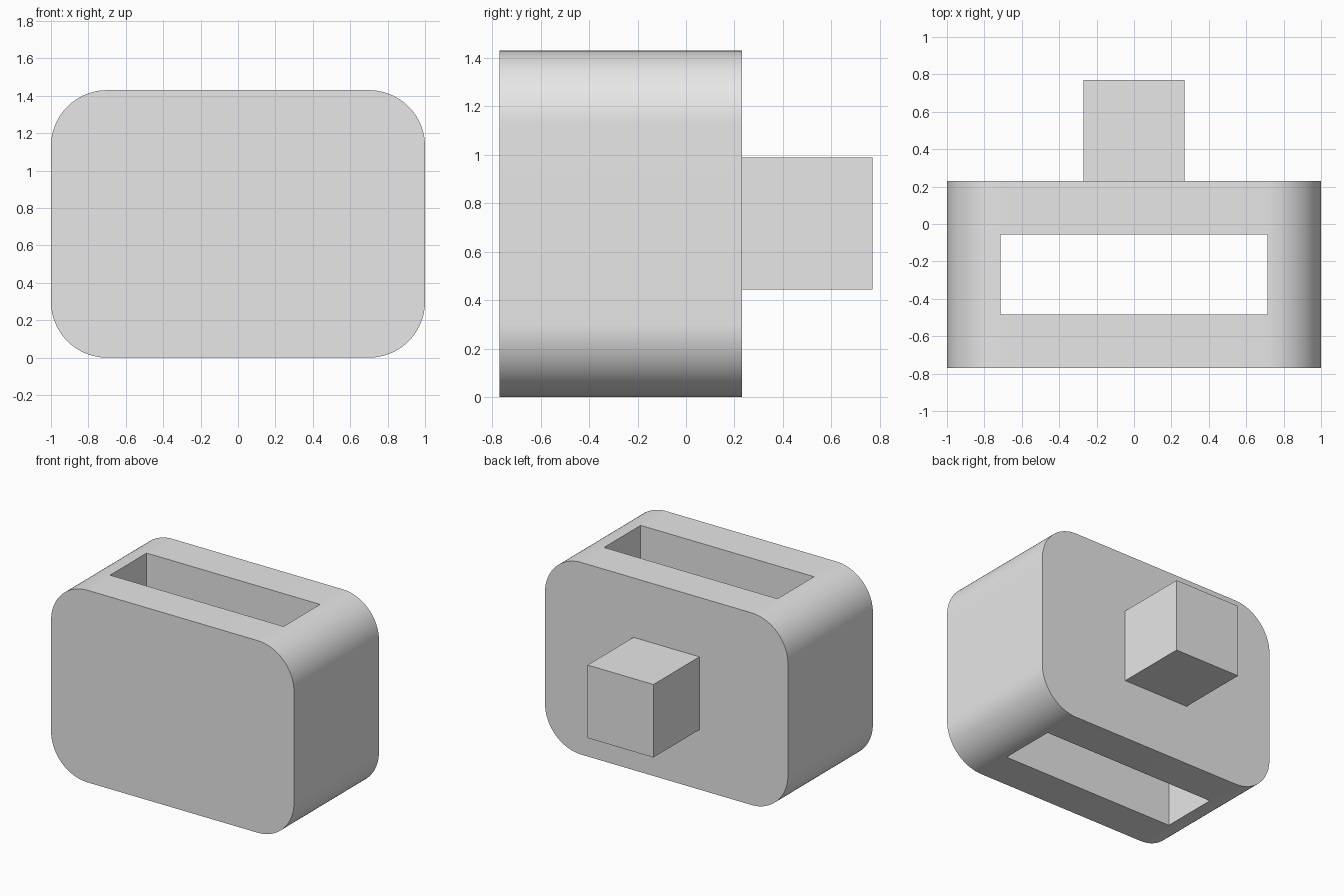
import bpy
import bmesh
import math

cube = bpy.data.objects.get("Cube")
if cube:
    bpy.data.objects.remove(cube, do_unlink=True)

grey = bpy.data.materials.new("plain_grey")
grey.use_nodes = True
grey.diffuse_color = (0.8, 0.8, 0.8, 1)
grey.node_tree.nodes["Principled BSDF"].inputs["Base Color"].default_value = (0.8, 0.8, 0.8, 1)


def box(name, low, high):
    """Axis-aligned box between two corners."""
    bm = bmesh.new()
    bmesh.ops.create_cube(bm, size=1)
    for v in bm.verts:
        v.co = [lo if c < 0 else hi for c, lo, hi in zip(v.co, low, high)]
    mesh = bpy.data.meshes.new(name)
    bm.to_mesh(mesh)
    bm.free()
    mesh.materials.append(grey)
    obj = bpy.data.objects.new(name, mesh)
    bpy.context.collection.objects.link(obj)
    return obj


# Body: a block with its four front-to-back edges rounded
body = box("body", (-1, -0.77, 0), (1, 0.23, 1.43))
bm = bmesh.new()
bm.from_mesh(body.data)
long_edges = [e for e in bm.edges if abs(e.verts[0].co.y - e.verts[1].co.y) > 0.5]
bmesh.ops.bevel(bm, geom=long_edges, offset=0.3, offset_type='OFFSET',
                segments=24, profile=0.5, affect='EDGES')
bm.to_mesh(body.data)
bm.free()

# Slot running straight through from top to bottom
cutter = box("slot_cutter", (-0.714, -0.485, -0.5), (0.714, -0.055, 2))
cut = body.modifiers.new("slot", 'BOOLEAN')
cut.operation = 'DIFFERENCE'
cut.solver = 'EXACT'
cut.object = cutter
bpy.ops.object.select_all(action='DESELECT')
body.select_set(True)
bpy.context.view_layer.objects.active = body
bpy.ops.object.modifier_apply(modifier=cut.name)
bpy.data.objects.remove(cutter, do_unlink=True)
bpy.ops.object.shade_smooth_by_angle(angle=math.radians(30))

# Square block on the back
box("back_block", (-0.271, 0.23, 0.445), (0.271, 0.77, 0.988))
